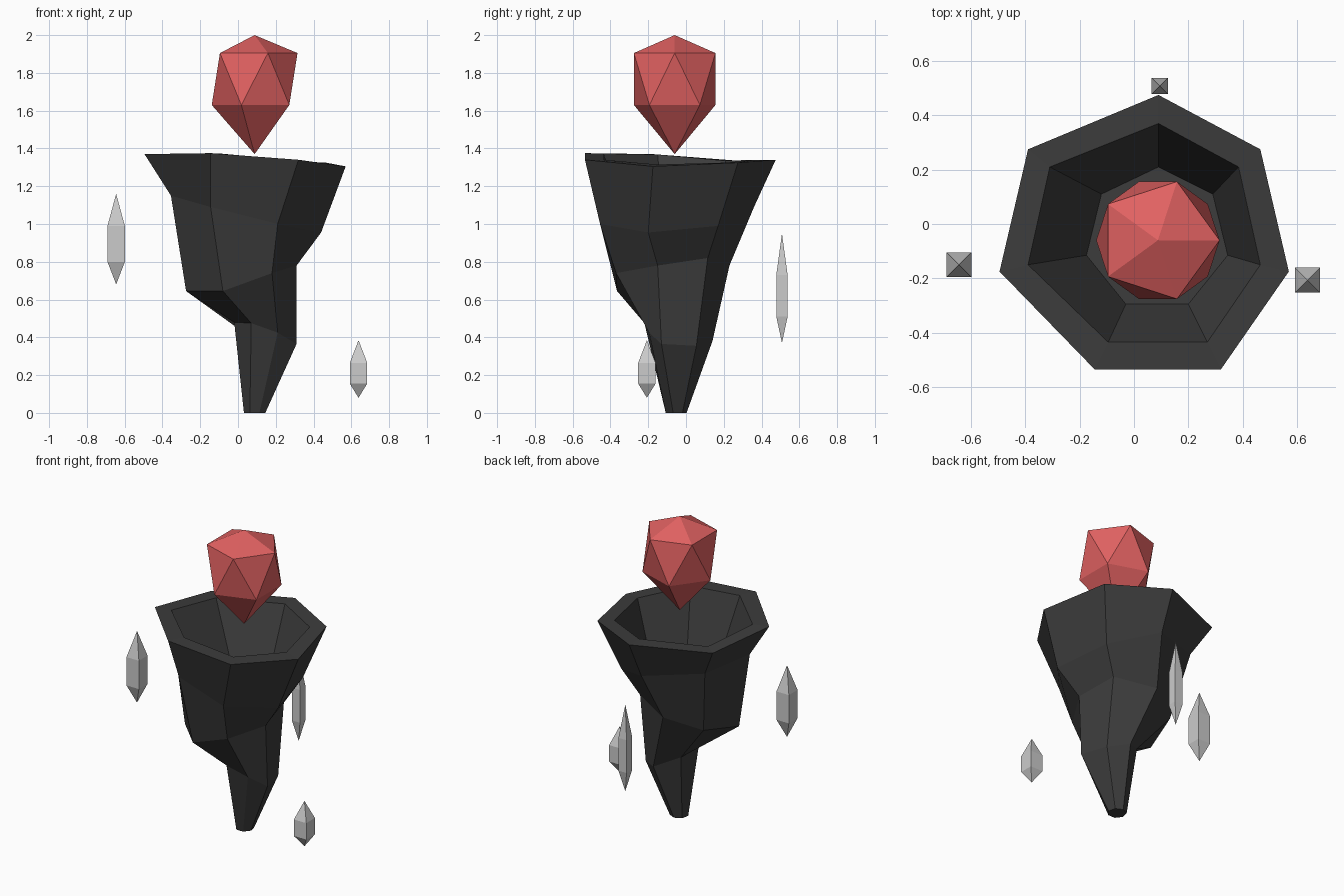
import bpy, bmesh
from math import sin, cos, radians

if "Cube" in bpy.data.objects:
    bpy.data.objects.remove(bpy.data.objects["Cube"])


def material(name, colour):
    m = bpy.data.materials.new(name)
    m.diffuse_color = (*colour, 1)
    m.use_nodes = True
    m.node_tree.nodes["Principled BSDF"].inputs["Base Color"].default_value = m.diffuse_color
    return m


def loft(name, rings, mat=None):
    """Bridge successive rings; a one-point ring is a tip, end rings are capped."""
    bm = bmesh.new()
    loops = [[bm.verts.new(p) for p in ring] for ring in rings]
    for a, b in zip(loops, loops[1:]):
        n = max(len(a), len(b))
        for i in range(n):
            quad = [a[i % len(a)], a[(i + 1) % len(a)], b[(i + 1) % len(b)], b[i % len(b)]]
            bm.faces.new(list(dict.fromkeys(quad)))
    for end in (loops[0], loops[-1]):
        if len(end) > 2:
            bm.faces.new(end)
    bmesh.ops.recalc_face_normals(bm, faces=bm.faces)
    me = bpy.data.meshes.new(name)
    bm.to_mesh(me)
    bm.free()
    ob = bpy.data.objects.new(name, me)
    bpy.context.collection.objects.link(ob)
    if mat:
        me.materials.append(mat)
    return ob


def polygon(x, y, z, r, n, start):
    return [(x + r * cos(radians(start + 360 * i / n)),
             y + r * sin(radians(start + 360 * i / n)), z) for i in range(n)]


stone = material("dark_stone", (0.045, 0.045, 0.045))
red = material("red_gem", (0.75, 0.12, 0.12))

# Rock pedestal: seven-sided uneven rings, from front-left anticlockwise
foot = polygon(0.088, -0.055, 0, 0.058, 7, 244.3)
neck = [(.07, -.22, .475), (.21, -.195, .425), (.31, -.13, .365), (.26, .055, .355),
        (.145, .14, .38), (.01, .04, .44), (-.02, -.11, .48)]
waist = [(-.08, -.365, .645), (.18, -.37, .74), (.31, -.15, .78), (.26, .115, .82),
         (.01, .23, .78), (-.2, .1, .70), (-.275, -.17, .645)]
shoulder = [(-.145, -.42, 1.09), (.21, -.455, 1.0), (.44, -.2, .955), (.36, .17, .99),
            (.08, .36, 1.09), (-.28, .2, 1.14), (-.355, -.17, 1.15)]
rim = [(-.145, -.535, 1.375), (.32, -.535, 1.34), (.57, -.175, 1.305), (.465, .275, 1.325),
       (.09, .475, 1.34), (-.39, .275, 1.335), (-.495, -.175, 1.37)]
# Hollow bowl inside the rim
lip = [(-.095, -.435, 1.373), (.27, -.435, 1.34), (.465, -.15, 1.315), (.385, .21, 1.325),
       (.09, .37, 1.34), (-.31, .21, 1.335), (-.39, -.15, 1.368)]
floor = [(-.03, -.295, .95), (.2, -.295, .95), (.345, -.115, .95), (.29, .11, .95),
         (.09, .21, .95), (-.12, .11, .95), (-.175, -.115, .95)]
loft("rock_pedestal", [foot, neck, waist, shoulder, rim, lip, floor], stone)

# Floating gem: stretched twenty-sided crystal
gx, gy, gr = 0.088, -0.06, 0.227
bm = bmesh.new()
top, tip = bm.verts.new((gx, gy, 2.0)), bm.verts.new((gx, gy, 1.37))
up = [bm.verts.new(p) for p in polygon(gx, gy, 1.905, gr, 5, 0)]
low = [bm.verts.new(p) for p in polygon(gx, gy, 1.63, gr, 5, 36)]
for i in range(5):
    j = (i + 1) % 5
    for tri in ((top, up[i], up[j]), (up[i], low[i], up[j]),
                (up[j], low[i], low[j]), (tip, low[j], low[i])):
        bm.faces.new(tri)
bmesh.ops.recalc_face_normals(bm, faces=bm.faces)
me = bpy.data.meshes.new("floating_gem")
bm.to_mesh(me)
bm.free()
me.materials.append(red)
bpy.context.collection.objects.link(bpy.data.objects.new("floating_gem", me))

# Floating shards: square prisms with pointed ends
for name, x, y, h, (z0, z1, z2, z3) in (
        ("left_shard", -.645, -.15, .046, (.68, .80, .99, 1.16)),
        ("right_shard", .638, -.207, .046, (.08, .155, .265, .385)),
        ("back_shard", .095, .508, .03, (.37, .51, .73, .95))):
    r = h * 2 ** 0.5
    loft(name, [[(x, y, z0)], polygon(x, y, z1, r, 4, 45),
                polygon(x, y, z2, r, 4, 45), [(x, y, z3)]])
